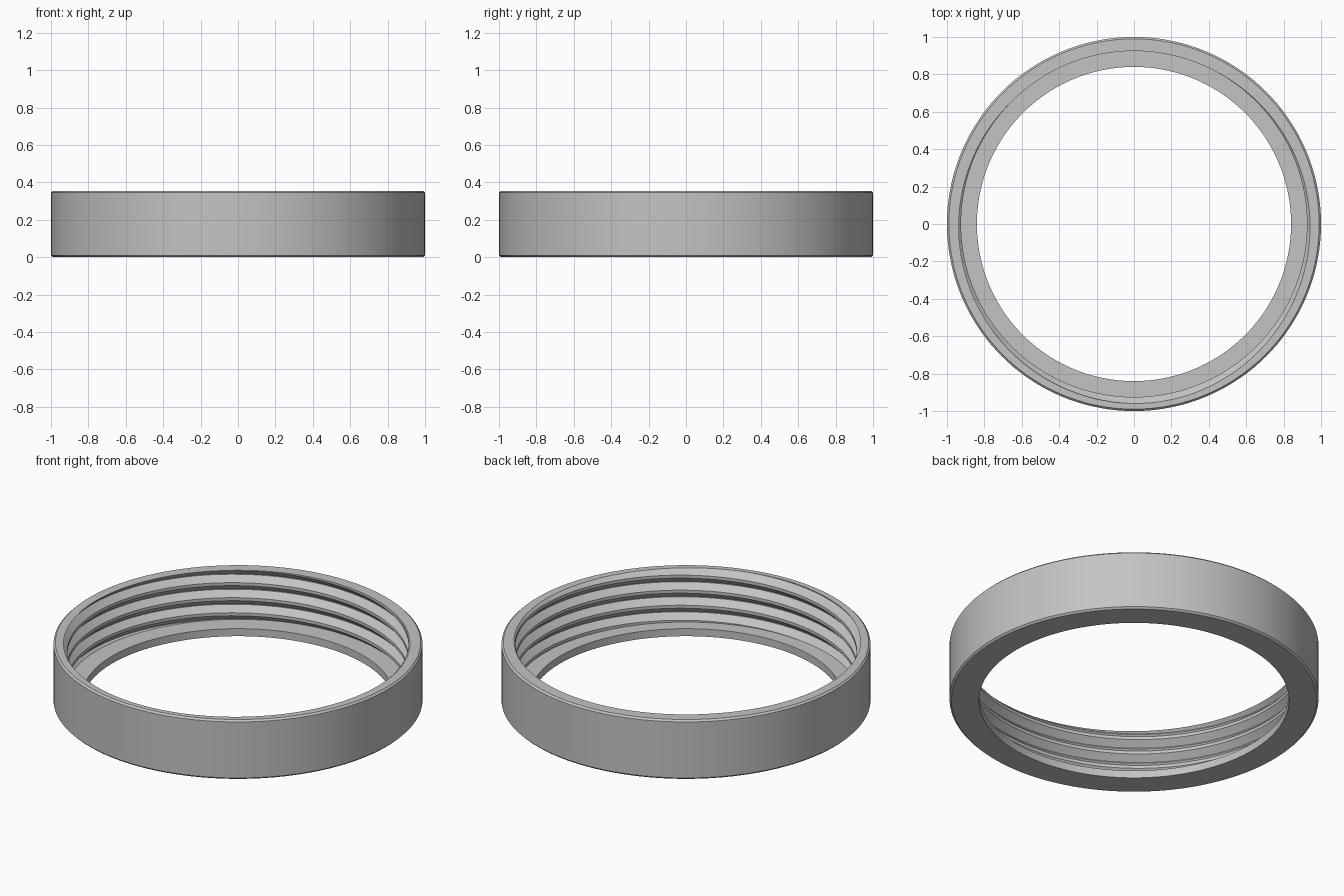
import bpy, bmesh, math

cube = bpy.data.objects.get("Cube")
if cube:
    bpy.data.objects.remove(cube, do_unlink=True)

HEIGHT = 0.355
LIP = 0.045
CHAMFER = 0.01
HOLE_R, CREST_R, ROOT_R = 0.84, 0.925, 0.96
PITCH, CREST, FLANK = 0.09, 0.018, 0.034
SEGMENTS = 144
START = math.radians(135)

# One thread tooth: offset above the crest's lower edge, and radius
TOOTH = [(0, CREST_R), (CREST, CREST_R), (CREST + FLANK, ROOT_R),
         (PITCH - FLANK, ROOT_R), (PITCH, CREST_R)]


def thread_radius(z):
    t = z % PITCH
    for (z0, r0), (z1, r1) in zip(TOOTH, TOOTH[1:]):
        if t <= z1:
            return r0 + (r1 - r0) * (t - z0) / (z1 - z0)
    return CREST_R


def section(angle):
    """Closed (radius, height) outline of the ring at one angle."""
    shift = HEIGHT + PITCH * (angle - START) / math.tau
    pts = []
    for turn in range(-6, 3):
        for offset, _ in TOOTH[:-1]:
            z = min(max(shift + turn * PITCH + offset, LIP), HEIGHT)
            pts.append((thread_radius(z - shift), z))
    # Top rim, outer wall, underside and the lip of the opening
    pts += [(1 - CHAMFER, HEIGHT), (1, HEIGHT - CHAMFER), (1, CHAMFER),
            (1 - CHAMFER, 0), (HOLE_R, 0), (HOLE_R, LIP)]
    return pts


# Sweep the section around; the thread climbs one pitch per turn
bm = bmesh.new()
columns = []
for i in range(SEGMENTS + 1):
    a = math.tau * i / SEGMENTS
    columns.append([bm.verts.new((r * math.cos(a), r * math.sin(a), z))
                    for r, z in section(a)])
for left, right in zip(columns, columns[1:]):
    n = len(left)
    for k in range(n):
        m = (k + 1) % n
        bm.faces.new((left[k], left[m], right[m], right[k]))
bmesh.ops.remove_doubles(bm, verts=bm.verts, dist=0.0001)
bmesh.ops.dissolve_degenerate(bm, edges=bm.edges, dist=0.0001)
bmesh.ops.recalc_face_normals(bm, faces=bm.faces)

mesh = bpy.data.meshes.new("threaded_ring")
bm.to_mesh(mesh)
bm.free()
ring = bpy.data.objects.new("threaded_ring", mesh)
bpy.context.collection.objects.link(ring)

# Plain grey finish
grey = bpy.data.materials.new("light_grey")
grey.use_nodes = True
color = (0.55, 0.55, 0.55, 1)
grey.diffuse_color = color
grey.node_tree.nodes["Principled BSDF"].inputs["Base Color"].default_value = color
mesh.materials.append(grey)

bpy.ops.object.select_all(action='DESELECT')
ring.select_set(True)
bpy.context.view_layer.objects.active = ring
bpy.ops.object.shade_smooth_by_angle(angle=math.radians(25))
